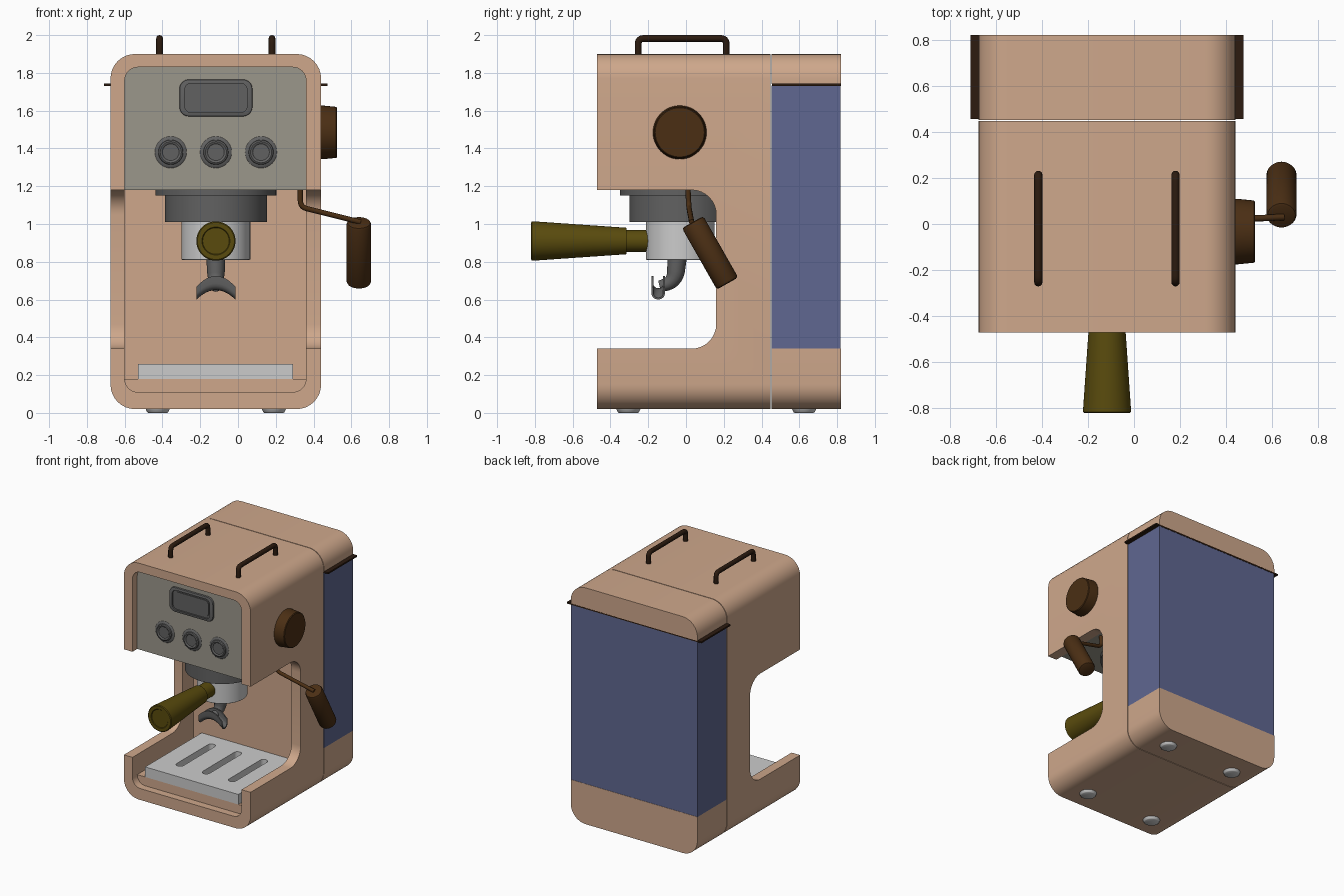
import bpy, bmesh, math
from mathutils import Vector

if "Cube" in bpy.data.objects:
    bpy.data.objects.remove(bpy.data.objects["Cube"])


def mat(name, *rgb):
    m = bpy.data.materials.new(name)
    m.diffuse_color = (*rgb, 1)
    m.use_nodes = True
    m.node_tree.nodes["Principled BSDF"].inputs["Base Color"].default_value = m.diffuse_color
    return m


PEACH = mat("peach", 0.62, 0.39, 0.26)
BLUE = mat("blue", 0.115, 0.136, 0.283)
BROWN = mat("brown", 0.07, 0.028, 0.007)
DARK = mat("dark_brown", 0.025, 0.011, 0.005)
OLIVE = mat("olive", 0.1, 0.07, 0.004)
PANEL = mat("panel", 0.33, 0.31, 0.26)
STEEL = mat("steel", 0.12, 0.12, 0.12)
CX, HY = -0.117, -0.03    # machine centre line, brew head depth


def finish(name, bm, m=None, angle=35):
    bmesh.ops.recalc_face_normals(bm, faces=bm.faces)
    me = bpy.data.meshes.new(name)
    bm.to_mesh(me)
    bm.free()
    ob = bpy.data.objects.new(name, me)
    bpy.context.collection.objects.link(ob)
    if m:
        me.materials.append(m)
    smooth(ob, angle)
    return ob


def select(ob):
    bpy.ops.object.select_all(action='DESELECT')
    ob.select_set(True)
    bpy.context.view_layer.objects.active = ob


def smooth(ob, angle=35):
    select(ob)
    bpy.ops.object.shade_smooth_by_angle(angle=math.radians(angle))


def rrect(u0, u1, v0, v1, low, high, n=8):
    """Rounded rectangle outline, own radius for the lower and upper corners."""
    pts = []
    for i, (u, v, su, sv, r) in enumerate(((u1, v1, -1, -1, high), (u0, v1, 1, -1, high),
                                           (u0, v0, 1, 1, low), (u1, v0, -1, 1, low))):
        for k in range(n + 1 if r else 1):
            a = math.pi / 2 * (i + k / n)
            pts.append((u + su * r + r * math.cos(a), v + sv * r + r * math.sin(a)) if r else (u, v))
    return pts


def prism(name, pts, axis, a, b, m=None, bevel=0):
    bm = bmesh.new()
    place = {'X': lambda u, v, t: (t, u, v), 'Y': lambda u, v, t: (u, t, v), 'Z': lambda u, v, t: (u, v, t)}[axis]
    lo, hi = ([bm.verts.new(place(u, v, t)) for u, v in pts] for t in (a, b))
    ends = [bm.faces.new(lo), bm.faces.new(hi)]
    for i in range(len(pts)):
        j = (i + 1) % len(pts)
        bm.faces.new((lo[i], lo[j], hi[j], hi[i]))
    if bevel:
        bmesh.ops.recalc_face_normals(bm, faces=bm.faces)
        bmesh.ops.bevel(bm, geom=list({e for f in ends for e in f.edges}), offset=bevel, segments=2,
                        affect='EDGES', profile=0.5)
    return finish(name, bm, m)


def lathe(name, profile, origin, direction, m=None, n=48):
    """Turn (radius, height) points around a direction through origin."""
    bm = bmesh.new()
    q = Vector(direction).to_track_quat('Z', 'Y')
    rings = []
    for r, h in profile:
        rings.append([bm.verts.new(Vector(origin) + q @ Vector((r * math.cos(2 * math.pi * k / n),
                      r * math.sin(2 * math.pi * k / n), h))) for k in range(n)])
    for p, s in zip(rings, rings[1:]):
        for k in range(n):
            bm.faces.new((p[k], p[(k + 1) % n], s[(k + 1) % n], s[k]))
    bm.faces.new(rings[0])
    bm.faces.new(rings[-1])
    return finish(name, bm, m)


def tube(name, pts, radius, bend, m=None, taper=None):
    """Round rod along points with softened corners."""
    pts = [Vector(p) for p in pts]
    path = [pts[0]]
    for p, c, s in zip(pts, pts[1:], pts[2:]):
        a, b = c + (p - c).normalized() * bend, c + (s - c).normalized() * bend
        path += [a.lerp(c, t / 6).lerp(c.lerp(b, t / 6), t / 6) for t in range(7)]
    path.append(pts[-1])
    cu = bpy.data.curves.new(name, 'CURVE')
    cu.dimensions = '3D'
    cu.bevel_depth, cu.bevel_resolution, cu.use_fill_caps = radius, 4, True
    sp = cu.splines.new('POLY')
    sp.points.add(len(path) - 1)
    for i, p in enumerate(path):
        sp.points[i].co = (*p, 1)
        sp.points[i].radius = 1 + ((taper or 1) - 1) * i / (len(path) - 1)
    ob = bpy.data.objects.new(name, cu)
    bpy.context.collection.objects.link(ob)
    if m:
        cu.materials.append(m)
    select(ob)
    bpy.ops.object.convert(target='MESH')
    smooth(bpy.context.object, 50)


def cut(ob, *cutters):
    for c in cutters:
        c.hide_render = True
        md = ob.modifiers.new("cut", 'BOOLEAN')
        md.operation, md.solver, md.object = 'DIFFERENCE', 'EXACT', c
        select(ob)
        # booleans run before the smoothing
        bpy.ops.object.modifier_move_to_index(modifier=md.name, index=0)
        bpy.ops.object.modifier_apply(modifier=md.name)
        bpy.data.objects.remove(c)
    smooth(ob)


# C-shaped housing, hollowed from the front
body = prism("housing", rrect(-0.675, 0.44, 0.02, 1.90, 0.13, 0.13), 'Y', -0.47, 0.447, PEACH)
cut(body,
    prism("cup_space_cutter", rrect(-0.9, 0.16, 0.34, 1.18, 0.13, 0.13), 'X', -1, 1),
    prism("inner_cutter", rrect(-0.6, 0.36, 0.11, 1.83, 0.07, 0.07), 'Y', -0.7, 0.30))

# rear: lower cap, upper cap, water tank, tank rim
prism("rear_base", rrect(-0.675, 0.44, 0.02, 0.34, 0.13, 0), 'Y', 0.452, 0.82, PEACH)
prism("rear_lid", rrect(-0.675, 0.44, 1.74, 1.90, 0, 0.13), 'Y', 0.452, 0.82, PEACH)
prism("water_tank", rrect(-0.675, 0.44, 0.34, 1.732, 0, 0), 'Y', 0.452, 0.818, BLUE)
prism("tank_rim", rrect(-0.71, 0.475, 0.455, 0.82, 0, 0), 'Z', 1.731, 1.743, DARK)

# control panel block with display and buttons
prism("control_panel", rrect(-0.6, 0.36, 1.18, 1.83, 0, 0.07), 'Y', -0.41, 0.30, PANEL)
frame = prism("display_frame", rrect(CX - 0.193, CX + 0.193, 1.57, 1.765, 0.05, 0.05), 'Y', -0.425, -0.40, STEEL, 0.007)
cut(frame, prism("display_cutter", rrect(CX - 0.165, CX + 0.165, 1.59, 1.745, 0.035, 0.035), 'Y', -0.5, -0.413))
prism("display_screen", rrect(CX - 0.15, CX + 0.15, 1.603, 1.732, 0.03, 0.03), 'Y', -0.419, -0.405, STEEL)
for i in (-1, 0, 1):
    lathe(f"button_{i + 2}", [(0.085, 0), (0.078, 0.006), (0.066, 0.008), (0.064, 0.018), (0.056, 0.022),
                             (0.048, 0.020), (0.044, 0.016)], (CX + i * 0.239, -0.409, 1.38), (0, -1, 0), STEEL, 32)

# drip tray with three slots
prism("tray_base", rrect(-0.6, 0.36, 0.11, 0.18, 0.069, 0), 'Y', -0.41, 0.30, PEACH)
tray = prism("drip_tray", rrect(-0.53, 0.29, -0.41, 0.30, 0, 0), 'Z', 0.18, 0.26)
for i in (-1, 0, 1):
    x = CX + i * 0.23
    cut(tray, prism("slot_cutter", rrect(x - 0.03, x + 0.03, -0.26, 0.19, 0.03, 0.03), 'Z', 0.185, 0.4))

# brew head and filter holder
lathe("group_head", [(0.32, 1.19), (0.32, 1.15), (0.27, 1.15), (0.27, 1.01), (0.18, 1.01)],
      (CX, HY, 0), (0, 0, 1), STEEL, 64)
lathe("filter_basket", [(0.182, 1.02), (0.182, 0.813), (0.178, 0.81)], (CX, HY, 0), (0, 0, 1), None, 64)
lathe("filter_handle", [(0.058, 0.17), (0.058, 0.285), (0.07, 0.285), (0.104, 0.775), (0.104, 0.785), (0.098, 0.79),
                        (0.074, 0.79), (0.07, 0.785)], (CX, HY, 0.91), (0, -1, 0), OLIVE)

# spout neck and open double spout: a U section swept along an arch
tube("spout_neck", [(CX, -0.045, 0.83), (CX, -0.06, 0.69), (CX, -0.14, 0.67)], 0.05, 0.06, STEEL, 0.6)
bm = bmesh.new()
section = []
for r, angles in ((0.036, range(0, 9)), (0.026, range(8, -1, -1))):
    section.append([(-r, 0.075)] + [(-r * math.cos(math.pi * k / 8), 0.036 - r * math.sin(math.pi * k / 8))
                                    for k in range(9)] + [(r, 0.075)])
loop = section[0] + section[1][::-1]
rings = []
for k in range(13):
    t = k / 6 - 1
    drop = 0.05 * t * t
    rings.append([bm.verts.new((CX + 0.103 * t, -0.147 + y, 0.65 - drop + z * (1 - 0.1 * t * t)))
                  for y, z in loop])
for p, s in zip(rings, rings[1:]):
    for i in range(len(loop)):
        j = (i + 1) % len(loop)
        bm.faces.new((p[i], p[j], s[j], s[i]))
bm.faces.new(rings[0])
bm.faces.new(rings[-1])
finish("double_spout", bm, STEEL, 40)

# steam wand with grip
tube("steam_wand", [(0.33, 0.01, 1.19), (0.33, 0.015, 1.09), (0.65, 0.03, 1.01)], 0.014, 0.035, BROWN)
top, end = Vector((0.64, 0.035, 1.01)), Vector((0.64, 0.22, 0.685))
L = (end - top).length
lathe("wand_grip", [(0.05, 0), (0.06, 0.004), (0.065, 0.015), (0.065, L - 0.015), (0.06, L - 0.004), (0.05, L)],
      top, end - top, BROWN)

# side knob
lathe("side_knob", [(0.142, 0), (0.142, 0.01), (0.135, 0.08), (0.13, 0.085)], (0.44, HY - 0.003, 1.485), (1, 0, 0), BROWN)

# top rails and feet
for side, x in (("left", -0.415), ("right", 0.18)):
    tube(f"{side}_top_rail", [(x, -0.253, 1.89), (x, -0.253, 1.982), (x, 0.213, 1.982), (x, 0.213, 1.89)],
         0.018, 0.03, DARK)
for x in (-0.425, 0.19):
    for y in (-0.305, 0.625):
        lathe("foot", [(0.05, 0), (0.056, 0.004), (0.066, 0.025)], (x, y, 0), (0, 0, 1), None, 32)
